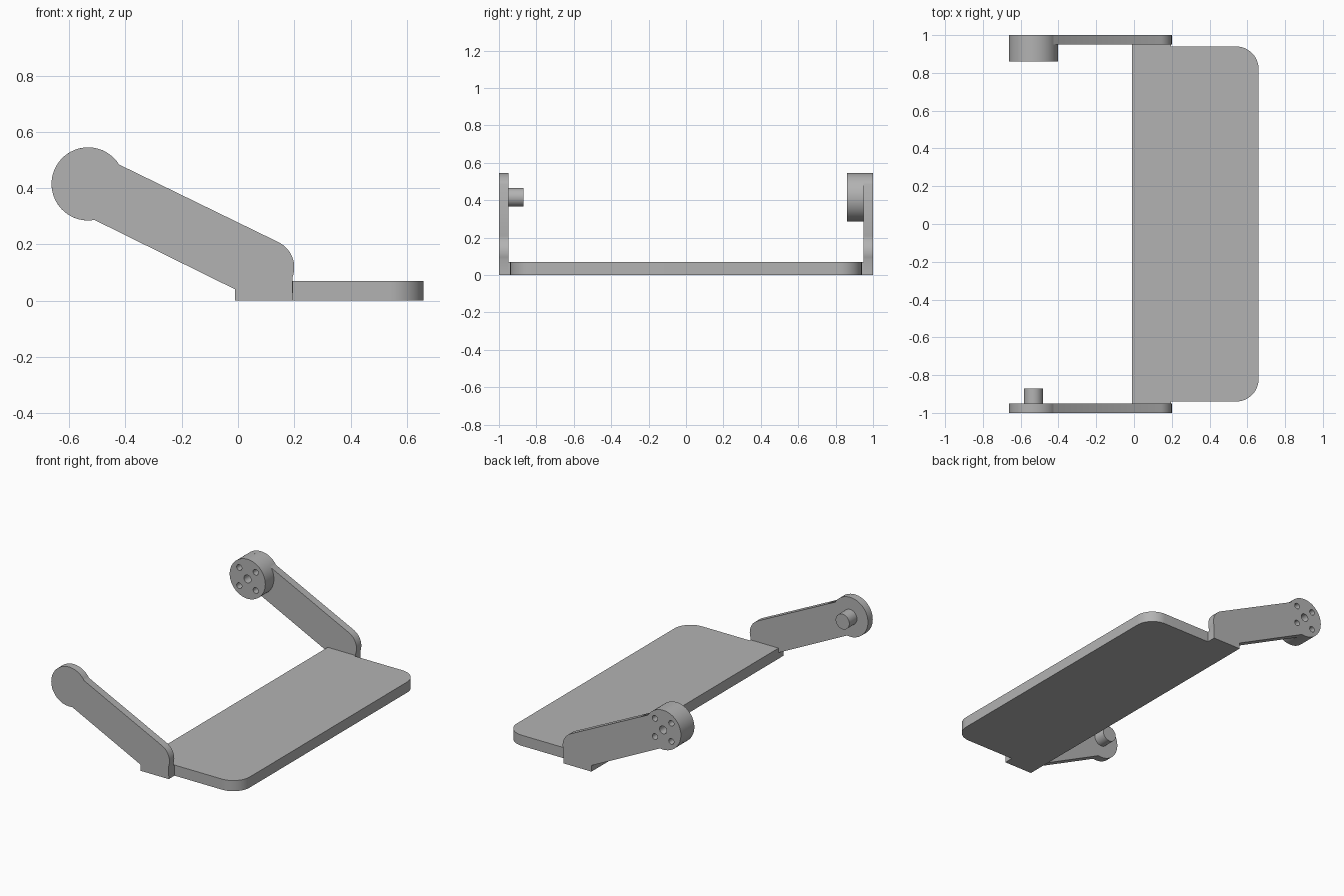
import bpy, bmesh
from math import radians, cos, sin
from mathutils import Matrix

if "Cube" in bpy.data.objects:
    bpy.data.objects.remove(bpy.data.objects["Cube"])

grey = bpy.data.materials.new("plain grey")
grey.use_nodes = True
grey.diffuse_color = (0.45, 0.45, 0.45, 1)
grey.node_tree.nodes["Principled BSDF"].inputs["Base Color"].default_value = (0.45, 0.45, 0.45, 1)


def arc(cx, cy, r, start, end, steps):
    angles = [radians(start + (end - start) * i / steps) for i in range(steps + 1)]
    return [(cx + r * cos(a), cy + r * sin(a)) for a in angles]


def circle(cx, cy, r, steps=48):
    return arc(cx, cy, r, 0, 360, steps)[:-1]


def extrude(name, loops, low, high, along_y=True):
    """Fill an outline (later loops are holes) and extrude it from low to high."""
    curve = bpy.data.curves.new(name, "CURVE")
    curve.dimensions, curve.fill_mode = "2D", "BOTH"
    curve.extrude = (high - low) / 2
    for loop in loops:
        spline = curve.splines.new("POLY")
        spline.points.add(len(loop) - 1)
        for point, (x, y) in zip(spline.points, loop):
            point.co = (x, y, 0, 1)
        spline.use_cyclic_u = True
    source = bpy.data.objects.new(name + "_outline", curve)
    bpy.context.collection.objects.link(source)
    bpy.context.view_layer.update()
    mesh = bpy.data.meshes.new_from_object(source.evaluated_get(bpy.context.evaluated_depsgraph_get()))
    bpy.data.objects.remove(source)
    bpy.data.curves.remove(curve)

    middle = (low + high) / 2
    place = Matrix.Translation((0, 0, middle))
    if along_y:
        place = Matrix.Translation((0, middle, 0)) @ Matrix.Rotation(radians(90), 4, "X")
    bm = bmesh.new()
    bm.from_mesh(mesh)
    bm.transform(place)
    bmesh.ops.remove_doubles(bm, verts=bm.verts, dist=0.0001)
    bmesh.ops.recalc_face_normals(bm, faces=bm.faces)
    bm.to_mesh(mesh)
    bm.free()

    mesh.name = name
    mesh.materials.clear()
    mesh.materials.append(grey)
    obj = bpy.data.objects.new(name, mesh)
    bpy.context.collection.objects.link(obj)
    bpy.ops.object.select_all(action="DESELECT")
    obj.select_set(True)
    bpy.context.view_layer.objects.active = obj
    bpy.ops.object.shade_smooth_by_angle(angle=radians(30))
    return obj


# Shared dimensions
PIVOT_X, PIVOT_Z, PIVOT_R = -0.533, 0.415, 0.13
BACK, HEEL = -0.01, 0.195

# Arm outline: round head, sloping bar, rounded elbow and square foot
arm = (arc(PIVOT_X, PIVOT_Z, PIVOT_R, 32, 280, 40)
       + [(BACK, 0.04), (BACK, 0), (HEEL, 0)]
       + arc(0.1, 0.118, 0.1, -20, 64, 14))

# Bolt pattern: centre hole and four around it
holes = [circle(PIVOT_X, PIVOT_Z, 0.026, 24)]
for sx in (-1, 1):
    for sz in (-1, 1):
        holes.append(circle(PIVOT_X + sx * 0.06, PIVOT_Z + sz * 0.06, 0.019, 24))

# Front arm with its pin
extrude("front_arm", [arm], -1.0, -0.95)
extrude("front_pin", [circle(PIVOT_X, PIVOT_Z, 0.05)], -0.95, -0.87)

# Back arm with its drilled boss
extrude("back_arm", [arm] + holes, 0.95, 1.0)
extrude("back_boss", [circle(PIVOT_X, PIVOT_Z, PIVOT_R, 64)] + holes, 0.86, 0.95)

# Base plate: rounded outer corners, slightly wider where it meets the arms
half = [(0.66 - 0.12 + dx, 0.94 - 0.12 + dy) for dx, dy in arc(0, 0, 0.12, 0, 90, 16)]
half += [(HEEL, 0.94), (HEEL, 0.95), (BACK, 0.95)]
plate = half + [(x, -y) for x, y in reversed(half)]
extrude("base_plate", [plate], 0, 0.07, along_y=False)
